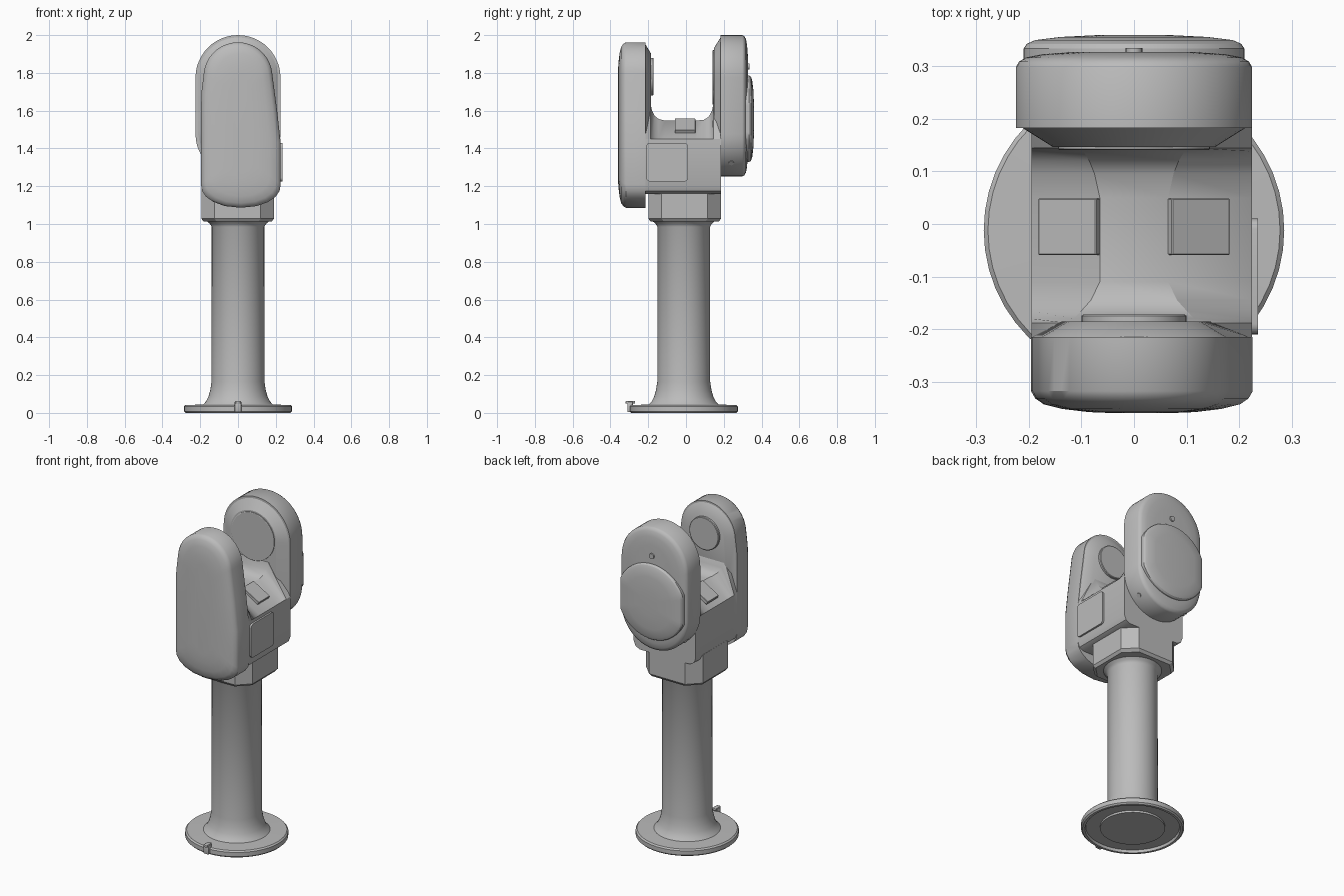
import bpy, bmesh, math
from mathutils import Vector, Matrix

cube = bpy.data.objects.get("Cube")
if cube:
    bpy.data.objects.remove(cube)

grey = bpy.data.materials.new("satin grey")
grey.use_nodes = True
COLOUR = (0.5, 0.5, 0.5, 1)
grey.diffuse_color = COLOUR
grey.node_tree.nodes["Principled BSDF"].inputs["Base Color"].default_value = COLOUR


def finish(name, bm, angle=32):
    """Turn a bmesh into a shaded grey object."""
    bmesh.ops.recalc_face_normals(bm, faces=bm.faces)
    mesh = bpy.data.meshes.new(name)
    bm.to_mesh(mesh)
    bm.free()
    mesh.materials.append(grey)
    ob = bpy.data.objects.new(name, mesh)
    bpy.context.collection.objects.link(ob)
    bpy.ops.object.select_all(action='DESELECT')
    ob.select_set(True)
    bpy.context.view_layer.objects.active = ob
    bpy.ops.object.shade_smooth_by_angle(angle=math.radians(angle))
    return ob


def loft(name, sections, angle=32):
    """Skin matching closed sections and cap both ends."""
    bm = bmesh.new()
    rings = [[bm.verts.new(p) for p in s] for s in sections]
    n = len(rings[0])
    for a, b in zip(rings, rings[1:]):
        for i in range(n):
            j = (i + 1) % n
            bm.faces.new((a[i], a[j], b[j], b[i]))
    bm.faces.new(rings[0])
    bm.faces.new(rings[-1])
    return finish(name, bm, angle)


def arc(cx, cz, r, start, end, n=24):
    angles = [math.radians(start + (end - start) * i / n) for i in range(n + 1)]
    return [(cx + r * math.cos(a), cz + r * math.sin(a)) for a in angles]


def stadium(r, top, bottom):
    return arc(0, top, r, 0, 180) + arc(0, bottom, r, 180, 360)


def layers(name, outline, steps, angle=32):
    """Stack an x-z outline along y; steps hold (y, inset)."""
    xs, zs = [p[0] for p in outline], [p[1] for p in outline]
    cx, cz = (min(xs) + max(xs)) / 2, (min(zs) + max(zs)) / 2
    hx, hz = max(xs) - cx, max(zs) - cz
    sections = [[(cx + (x - cx) * (1 - d / hx), y, cz + (z - cz) * (1 - d / hz))
                 for x, z in outline] for y, d in steps]
    return loft(name, sections, angle)


def box(name, size, centre, bevel=0.0, tilt=0.0, segments=2):
    bm = bmesh.new()
    bmesh.ops.create_cube(bm, size=1)
    bmesh.ops.scale(bm, vec=size, verts=bm.verts)
    if bevel:
        bmesh.ops.bevel(bm, geom=bm.edges[:], offset=bevel, segments=segments,
                        affect='EDGES', profile=0.5)
    bm.transform(Matrix.Translation(centre) @ Matrix.Rotation(tilt, 4, 'Y'))
    return finish(name, bm)


def bolt(name, centre, direction, r=0.016, depth=0.02):
    bm = bmesh.new()
    bmesh.ops.create_cone(bm, cap_ends=True, segments=16, radius1=r, radius2=r, depth=depth)
    turn = Vector(direction).to_track_quat('Z', 'Y').to_matrix().to_4x4()
    bm.transform(Matrix.Translation(centre) @ turn)
    return finish(name, bm)


# Round foot flange with recessed underside, flared column
AXIS_Y = -0.012
profile = [(0.18, 0.004), (0.18, 0.016), (0.26, 0.016), (0.264, 0), (0.278, 0),
           (0.286, 0.008), (0.286, 0.034), (0.278, 0.042), (0.185, 0.044),
           (0.17, 0.06), (0.157, 0.085), (0.147, 0.12), (0.14, 0.165),
           (0.139, 0.985), (0.148, 1.0), (0.165, 1.015)]
loft("foot_and_column",
     [[(x, y + AXIS_Y, z) for x, y in arc(0, 0, r, 0, 352.5, 47)] for r, z in profile])

# Clip on the front of the foot
box("foot_clip", (0.036, 0.03, 0.055), (0, -0.296, 0.032), 0.004)
box("foot_clip_lever", (0.026, 0.05, 0.014), (0, -0.295, 0.056), 0.004)


# Eight-sided collar
def octagon(half, cut, z):
    corner = half - cut
    pts = [(half, -corner), (half, corner), (corner, half), (-corner, half),
           (-half, corner), (-half, -corner), (-corner, -half), (corner, -half)]
    return [(x - 0.002, y - 0.007, z) for x, y in pts]


loft("collar", [octagon(0.18, 0.07, 1.012), octagon(0.192, 0.07, 1.028),
                octagon(0.192, 0.07, 1.2)])

# Yoke body: sloping shoulders, with a saddle that sweeps up to both arms
saddle = [(-0.215, 1.68, 0.14), (-0.188, 1.64, 0.13), (-0.18, 1.6, 0.115),
          (-0.165, 1.572, 0.1), (-0.145, 1.556, 0.082), (-0.11, 1.547, 0.065),
          (0.05, 1.547, 0.065), (0.095, 1.552, 0.075), (0.12, 1.568, 0.085),
          (0.138, 1.6, 0.096), (0.145, 1.64, 0.104), (0.185, 1.68, 0.105)]
loft("yoke_body",
     [[(0.225, y, 1.45), (w, y, z), (-w, y, z), (-0.195, y, 1.45), (-0.195, y, 1.205),
       (-0.183, y, 1.175), (-0.155, y, 1.16), (0.185, y, 1.16), (0.213, y, 1.175),
       (0.225, y, 1.205)] for y, z, w in saddle])

# Front arm: tapered rounded shell with a domed face and chamfered inner boss
front_outline = arc(0, 1.78, 0.182, 5, 175) + [
    (-0.193, 1.7), (-0.196, 1.6), (-0.196, 1.21), (-0.19, 1.175), (-0.17, 1.145),
    (-0.13, 1.117), (-0.07, 1.095), (0.015, 1.086), (0.1, 1.095), (0.16, 1.117),
    (0.2, 1.145), (0.22, 1.175), (0.226, 1.21), (0.226, 1.43), (0.207, 1.6)]
layers("front_arm", front_outline,
       [(-0.215, 0), (-0.318, 0), (-0.332, 0.008), (-0.343, 0.024), (-0.352, 0.06),
        (-0.358, 0.11), (-0.36, 0.16)])
front_boss = arc(0, 1.775, 0.178, 0, 180) + [(-0.195, 1.44), (0.222, 1.44)]
front_inner = arc(0, 1.775, 0.128, 0, 180) + [(-0.145, 1.49), (0.155, 1.49)]
loft("front_arm_boss", [[(x, -0.222, z) for x, z in front_boss],
                        [(x, -0.216, z) for x, z in front_boss],
                        [(x, -0.186, z) for x, z in front_inner]])
layers("front_arm_pivot", arc(0, 1.78, 0.1, 0, 352.5, 47),
       [(-0.19, 0), (-0.175, 0), (-0.172, 0.004)])

# Back arm: rounded slot shape with a chamfered inner boss
layers("back_arm", stadium(0.225, 1.775, 1.477),
       [(0.183, 0), (0.298, 0), (0.309, 0.006), (0.317, 0.02), (0.323, 0.05), (0.327, 0.1)])
loft("back_arm_boss", [[(x, y, z) for x, z in stadium(r, 1.775, 1.5)]
                       for y, r in ((0.19, 0.214), (0.184, 0.214), (0.147, 0.155))])
layers("back_arm_pivot", arc(0, 1.775, 0.145, 0, 352.5, 47),
       [(0.155, 0), (0.143, 0), (0.141, 0.003)])

# Domed round cover on the back, trimmed flat at both sides
cover = [(max(-0.21, min(0.21, x)), z) for x, z in arc(0, 1.557, 0.229, 0, 354, 59)]
layers("back_cover", cover,
       [(0.3, 0), (0.334, 0), (0.343, 0.006), (0.35, 0.022), (0.356, 0.07), (0.36, 0.15)])

# Small bolts
bolt("back_bolt", (0, 0.325, 1.835), (0, 1, 0))
for side, name in ((1, "left"), (-1, "right")):
    a = math.radians(-43)
    out = Vector((side * math.cos(a), 0, math.sin(a)))
    bolt(name + "_lower_bolt", Vector((0, 0.24, 1.477)) + out * 0.222, out, 0.014, 0.014)
    # Tilted pads on the sloping shoulders
    box(name + "_shoulder_pad", (0.128, 0.108, 0.022),
        (side * 0.122, -0.005, 1.518), 0.002, side * math.radians(30), 1)

# Rounded access plate on the left flank
panel = [(cx + x, cz + z) for cx, cz, s in
         ((-0.01, 1.41, 0), (-0.19, 1.41, 90), (-0.19, 1.245, 180), (-0.01, 1.245, 270))
         for x, z in arc(0, 0, 0.02, s, s + 90, 5)]
loft("side_panel", [[(x, y, z) for y, z in panel] for x in (0.22, 0.236)])
